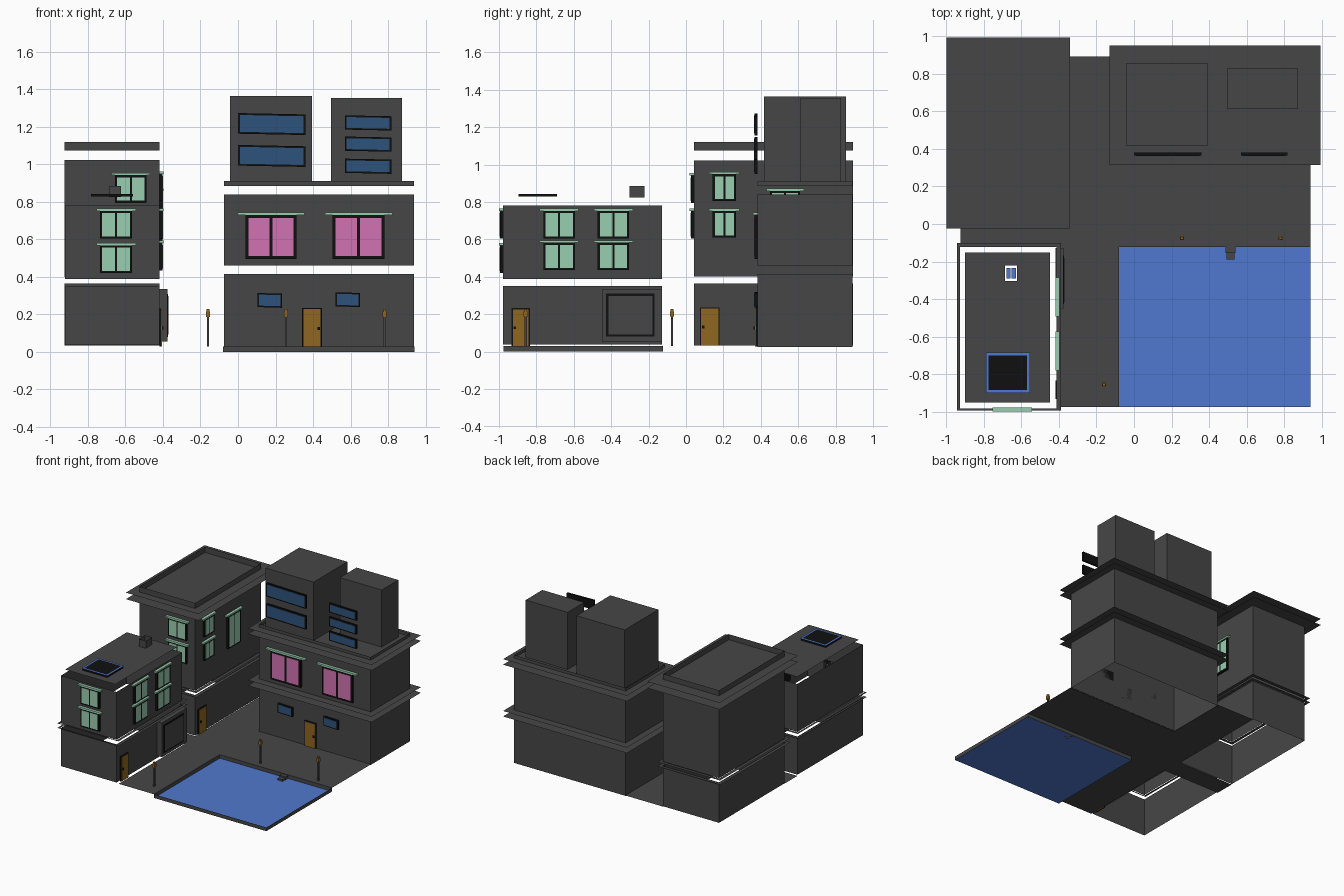
import bpy

if "Cube" in bpy.data.objects:
    bpy.data.objects.remove(bpy.data.objects["Cube"])

# ---- flat colours ----
COLOURS = {
    "charcoal wall": (0.062, 0.062, 0.062),
    "black frame": (0.005, 0.005, 0.005),
    "pool blue": (0.08, 0.19, 0.62),
    "mint glass": (0.32, 0.62, 0.44),
    "pink glass": (0.64, 0.17, 0.45),
    "dark blue glass": (0.027, 0.088, 0.20),
    "brown wood": (0.28, 0.135, 0.015),
}
MATS = {}
for n, c in COLOURS.items():
    MATS[n] = bpy.data.materials.new(n)
    MATS[n].diffuse_color = (*c, 1)
GREY, BLACK, POOL, MINT, PINK, GLASS, BROWN = COLOURS


class Part:
    """Collects quads of several colours into one object."""
    def __init__(self, name):
        self.name, self.v, self.f, self.m = name, [], [], []

    def quad(self, pts, mat):
        k = len(self.v)
        self.v += pts
        self.f.append((k, k + 1, k + 2, k + 3))
        self.m.append(mat)

    def tube(self, x0, x1, y0, y1, z0, z1, mat=GREY):
        ring = [(x0, y0), (x1, y0), (x1, y1), (x0, y1)]
        for i in range(4):
            a, b = ring[i], ring[(i + 1) % 4]
            self.quad([(*a, z0), (*b, z0), (*b, z1), (*a, z1)], mat)

    def flat(self, x0, x1, y0, y1, z, mat=GREY):
        self.quad([(x0, y0, z), (x1, y0, z), (x1, y1, z), (x0, y1, z)], mat)

    def ring(self, o, i, z, mat=GREY):
        self.flat(o[0], o[1], o[2], i[2], z, mat)
        self.flat(o[0], o[1], i[3], o[3], z, mat)
        self.flat(o[0], i[0], i[2], i[3], z, mat)
        self.flat(i[1], o[1], i[2], i[3], z, mat)

    def box(self, x0, x1, y0, y1, z0, z1, mat=GREY):
        self.tube(x0, x1, y0, y1, z0, z1, mat)
        self.flat(x0, x1, y0, y1, z1, mat)
        self.quad([(x0, y1, z0), (x1, y1, z0), (x1, y0, z0), (x0, y0, z0)], mat)

    def panel(self, side, plane, u0, u1, z0, z1, d0, d1, mat):
        """Box lying on a front (-y) or right (+x) wall, from depth d0 to d1."""
        if side == "front":
            self.box(u0, u1, plane - d1, plane - d0, z0, z1, mat)
        else:
            self.box(plane + d0, plane + d1, u0, u1, z0, z1, mat)

    def done(self, skew=0.0):
        if skew:
            xs = [p[0] for p in self.v]
            mid = (min(xs) + max(xs)) / 2
            self.v = [(x, y, z + skew * (x - mid)) for x, y, z in self.v]
        me = bpy.data.meshes.new(self.name)
        me.from_pydata(self.v, [], self.f)
        used = sorted(set(self.m))
        for n in used:
            me.materials.append(MATS[n])
        for p, n in zip(me.polygons, self.m):
            p.material_index = used.index(n)
        ob = bpy.data.objects.new(self.name, me)
        bpy.context.collection.objects.link(ob)
        return ob


def window(name, side, plane, u0, u1, z0, z1, mat=MINT, panes=2, head=0.02, bar=0.011, skew=0.0):
    p = Part(name)
    p.panel(side, plane, u0, u1, z0, z1, 0.0, 0.016, BLACK)
    w = (u1 - u0 - bar * (panes + 1)) / panes
    for i in range(panes):
        a = u0 + bar + i * (w + bar)
        p.panel(side, plane, a, a + w, z0 + bar, z1 - bar, 0.0155, 0.018, mat)
    if head:
        p.panel(side, plane, u0 - head, u1 + head, z1, z1 + 0.013, 0.0, 0.022, MINT)
    p.done(skew)


def door(name, side, plane, u0, u1, z0, z1, knob):
    p = Part(name)
    p.panel(side, plane, u0, u1, z0, z1, 0.0, 0.008, BLACK)
    p.panel(side, plane, u0 + .006, u1 - .006, z0, z1 - .006, 0.0075, 0.012, BROWN)
    p.panel(side, plane, knob - .007, knob + .007, z0 + .09, z0 + .105, 0.0, 0.02, BLACK)
    p.done()


def grow(r, d):
    return (r[0] - d, r[1] + d, r[2] - d, r[3] + d)


# ---- pool and paving ----
p = Part("pool")
p.tube(-0.08, 0.94, -0.975, -0.123, 0, 0.03)
p.flat(-0.08, 0.94, -0.975, -0.123, 0.0, POOL)
p.done()
p = Part("pool_steps")
p.box(0.487, 0.54, -0.155, -0.123, 0.0, 0.025)
p.box(0.493, 0.537, -0.19, -0.155, 0.0, 0.014)
p.done()
p = Part("paving")
p.flat(-0.40, -0.08, -0.975, -0.123, 0.03)
p.flat(-0.925, 0.94, -0.123, 0.04, 0.03)
p.flat(-0.418, 0.94, 0.04, 0.383, 0.03)
p.flat(-0.418, -0.075, 0.383, 0.893, 0.03)
p.done()

# ---- front left house: hollow storeys, ledge rings, floating roof sheet ----
A = (-0.922, -0.418, -0.978, -0.128)
p = Part("front_house_walls")
p.tube(*A, 0.037, 0.35)
p.tube(*A, 0.388, 0.78)
p.done()
p = Part("front_house_ledges")
for z in (0.35, 0.388):
    p.ring((-0.945, -0.39, -0.994, -0.10), grow(A, 0.006), z)
p.done()
shaft = (-0.688, -0.625, -0.303, -0.222)
p = Part("front_house_roof")
p.ring((-0.902, -0.447, -0.953, -0.153), shaft, 0.825)
p.done()
p = Part("chimney")
p.tube(*shaft, 0.825, 0.885)
for x in (-0.680, -0.652):
    p.flat(x, x + 0.022, -0.29, -0.235, 0.826, POOL)
p.done()
p = Part("roof_panel")
p.box(-0.785, -0.56, -0.895, -0.69, 0.828, 0.843, BLACK)
p.ring((-0.79, -0.555, -0.90, -0.685), (-0.775, -0.57, -0.885, -0.70), 0.846, POOL)
p.done()

for z0, z1 in ((0.605, 0.752), (0.42, 0.567)):
    window("front_house_front_window", "front", A[2], -0.735, -0.565, z0, z1)
for z0, z1 in ((0.605, 0.752), (0.435, 0.582)):
    for u in (-0.762, -0.472):
        window("front_house_side_window", "right", A[1], u, u + 0.168, z0, z1)
door("front_house_door", "right", A[1], -0.932, -0.835, 0.03, 0.232, -0.915)
p = Part("garage")
p.panel("right", A[1], -0.45, -0.128, 0.055, 0.335, 0, 0.043, GREY)
p.panel("right", A[1], -0.427, -0.168, 0.08, 0.31, 0.043, 0.046, BLACK)
p.panel("right", A[1], -0.415, -0.18, 0.092, 0.298, 0.045, 0.048, GREY)
p.done()

# ---- back left house ----
C = (-0.925, -0.418, 0.042, 0.893)
p = Part("left_house_walls")
p.tube(*C, 0.033, 0.365)
p.tube(*C, 0.40, 1.022)
p.tube(*C, 1.075, 1.12)
p.done()
p = Part("left_house_ledges")
for z in (0.365, 0.40):
    p.ring(grow(C, 0.03), grow(C, 0.004), z)
for z in (1.022, 1.075):
    p.flat(-1.0, -0.342, -0.025, 0.994, z)
p.done()
for z0, z1 in ((0.795, 0.942), (0.605, 0.752)):
    window("left_house_front_window", "front", C[2], -0.655, -0.488, z0, z1)
for z0, z1 in ((0.805, 0.948), (0.61, 0.752)):
    window("left_house_side_window", "right", C[1], 0.143, 0.267, z0, z1)
window("left_house_tall_window", "right", C[1], 0.45, 0.61, 0.59, 0.858)
door("left_house_door", "right", C[1], 0.075, 0.18, 0.033, 0.235, 0.093)

# ---- back right building with two rooftop blocks ----
B = (-0.075, 0.938, 0.381, 0.889)
p = Part("main_house_walls")
p.tube(*B, 0.025, 0.415)
p.tube(*B, 0.46, 0.84)
p.tube(*B, 0.885, 0.91)
p.done()
p = Part("main_house_eaves")
for z in (0.415, 0.46, 0.84, 0.885):
    p.flat(-0.13, 0.994, 0.314, 0.952, z)
p.done()
p = Part("rooftop_blocks")
p.box(-0.042, 0.394, 0.418, 0.855, 0.886, 1.365)
p.box(0.495, 0.875, 0.613, 0.828, 0.886, 1.355)
p.done()

for u0, u1 in ((0.04, 0.312), (0.505, 0.782)):
    window("pink_window", "front", B[2], u0, u1, 0.495, 0.73, PINK, 2, 0.042, 0.016)
for u0, z0 in ((0.105, 0.237), (0.52, 0.241)):
    window("small_blue_window", "front", B[2], u0, u0 + 0.13, z0, z0 + 0.075, GLASS, 1, 0, 0.008, -0.03)
door("main_house_door", "front", B[2], 0.342, 0.447, 0.028, 0.235, 0.43)

# rooftop windows stand in line with the lower facade
for z0 in (0.99, 1.16):
    window("wide_rooftop_window", "front", B[2], 0.0, 0.36, z0, z0 + 0.11, GLASS, 1, 0, 0.01, -0.02)
for z0 in (0.952, 1.07, 1.183):
    window("narrow_rooftop_window", "front", B[2], 0.57, 0.818, z0, z0 + 0.076, GLASS, 1, 0, 0.009, -0.02)

# ---- lamp posts ----
for x, y in ((-0.16, -0.857), (0.256, -0.075), (0.782, -0.075)):
    p = Part("lamp_post")
    p.box(x - .006, x + .006, y - .006, y + .006, 0.03, 0.19)
    p.box(x - .011, x + .011, y - .011, y + .011, 0.187, 0.215, BROWN)
    p.box(x - .007, x + .007, y - .007, y + .007, 0.215, 0.228, BROWN)
    p.done()

for m in bpy.data.materials:
    if m.users and not m.is_grease_pencil:
        m.use_nodes = True
        m.node_tree.nodes["Principled BSDF"].inputs["Base Color"].default_value = m.diffuse_color
